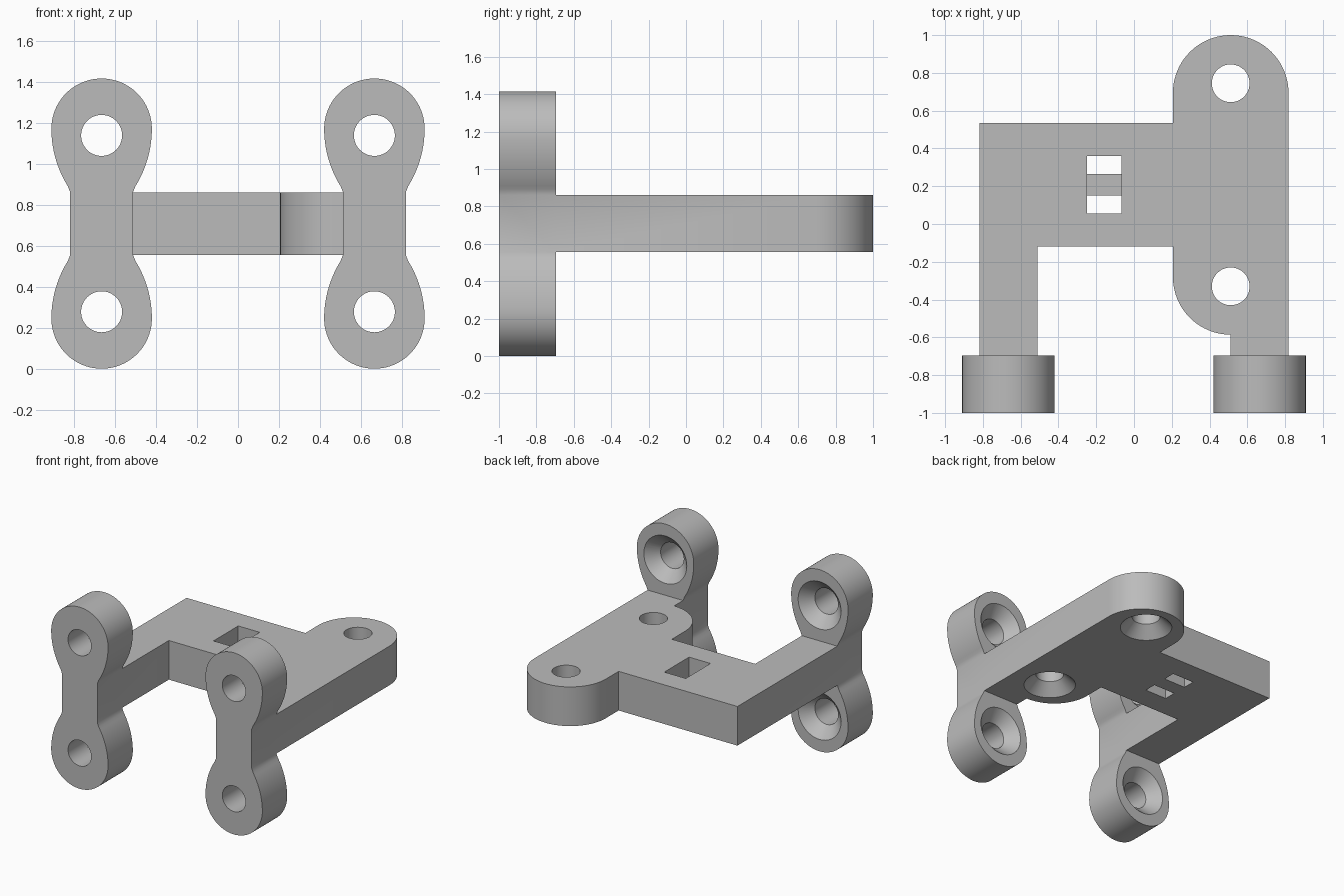
import bpy
from math import sin, cos, pi, radians
from mathutils import Matrix, Vector

cube = bpy.data.objects.get("Cube")
if cube:
    bpy.data.objects.remove(cube)

grey = bpy.data.materials.new("plain grey")
grey.use_nodes = True
grey.diffuse_color = (0.5, 0.5, 0.5, 1)
grey.node_tree.nodes["Principled BSDF"].inputs["Base Color"].default_value = (0.5, 0.5, 0.5, 1)

BOTTOM, TOP = 0.555, 0.86      # plate height range
MID = (BOTTOM + TOP) / 2
FRONT, BACK = -1.0, -0.695     # clamp depth range
NECK = 0.153                   # half width of an arm
STANCE = 0.665                 # arm centre distance from the middle
UPRIGHT = Matrix.Rotation(pi / 2, 4, "X")   # turns local z towards -y


def loft(name, rings, matrix=Matrix()):
    """Solid from stacked rings of equal point count, capped at both ends."""
    n = len(rings[0])
    verts = [matrix @ Vector(p) for ring in rings for p in ring]
    faces = [tuple(reversed(range(n))), tuple(range(len(verts) - n, len(verts)))]
    for k in range(len(rings) - 1):
        for i in range(n):
            j = (i + 1) % n
            faces.append((k * n + i, k * n + j, k * n + n + j, k * n + n + i))
    mesh = bpy.data.meshes.new(name)
    mesh.from_pydata(verts, [], faces)
    mesh.materials.append(grey)
    obj = bpy.data.objects.new(name, mesh)
    bpy.context.collection.objects.link(obj)
    return obj


def prism(name, outline, low, high, matrix=Matrix()):
    return loft(name, [[(x, y, z) for x, y in outline] for z in (low, high)], matrix)


def arc(cx, cy, r, start, end, steps):
    angles = [radians(start + (end - start) * i / steps) for i in range(steps + 1)]
    return [(cx + r * cos(a), cy + r * sin(a)) for a in angles]


def combine(target, tool, operation):
    tool.hide_render = True
    mod = target.modifiers.new(operation, "BOOLEAN")
    mod.operation, mod.solver, mod.object = operation, "EXACT", tool
    bpy.context.view_layer.objects.active = target
    bpy.ops.object.modifier_apply(modifier=mod.name)
    bpy.data.objects.remove(tool)


def screw_hole(matrix):
    """Cutter with its wide countersink at local z = 0."""
    profile = [(0.195, -0.01), (0.1, 0.085), (0.1, 0.35)]
    rings = [[(x, y, z) for x, y in arc(0, 0, r, 0, 352.5, 47)] for r, z in profile]
    return loft("hole_cutter", rings, matrix)


# Plate with two arms and a rounded side lobe
inner, outer = STANCE - NECK, STANCE + NECK
lobe_r = NECK * 2
outline = [(-outer, 0.535), (-outer, BACK), (-inner, BACK), (-inner, -0.12)]
outline += [(inner - lobe_r, -0.12)] + arc(inner, -0.28, lobe_r, 180, 270, 20)
outline += [(inner, BACK), (outer, BACK)]
outline += arc(inner, 1 - lobe_r, lobe_r, 0, 180, 40)
outline += [(inner - lobe_r, 0.535)]
bracket = prism("mounting_bracket", outline, BOTTOM, TOP)

# Clamp profile: one quarter mirrored to a double-ended lug
END_R, CURVE_R = 0.245, 0.53
END_Z = 2 * MID - END_R - MID
flare = arc(END_R - CURVE_R, END_Z, CURVE_R, -34.3, 0, 14)[:-1]
quarter = [(NECK, TOP - MID)] + flare[1:] + arc(0, END_Z, END_R, 0, 90, 20)
upper = quarter + [(-x, z) for x, z in reversed(quarter[:-1])]
lug = upper + [(-x, -z) for x, z in upper]
for side in (-1, 1):
    place = Matrix.Translation((side * STANCE, 0, MID)) @ UPRIGHT
    combine(bracket, prism("clamp", lug, -BACK, -FRONT, place), "UNION")

# Countersunk holes through the clamps, wide side at the back
for side in (-1, 1):
    for z in (-0.43, 0.43):
        place = Matrix.Translation((side * STANCE, BACK, MID + z)) @ UPRIGHT
        combine(bracket, screw_hole(place), "DIFFERENCE")

# Countersunk holes through the plate, wide side below
for y in (-0.33, 0.745):
    combine(bracket, screw_hole(Matrix.Translation((inner, y, BOTTOM))), "DIFFERENCE")


# Tie slot: open pocket above, two openings below around a bar
def slot(y0, y1, low):
    box = [(-0.25, y0), (-0.065, y0), (-0.065, y1), (-0.25, y1)]
    combine(bracket, prism("slot_cutter", box, low, TOP + 0.1), "DIFFERENCE")


slot(0.055, 0.36, 0.71)
slot(0.055, 0.15, BOTTOM - 0.1)
slot(0.265, 0.36, BOTTOM - 0.1)

bpy.ops.object.select_all(action="DESELECT")
bracket.select_set(True)
bpy.context.view_layer.objects.active = bracket
bpy.ops.object.shade_smooth_by_angle(angle=radians(25))
